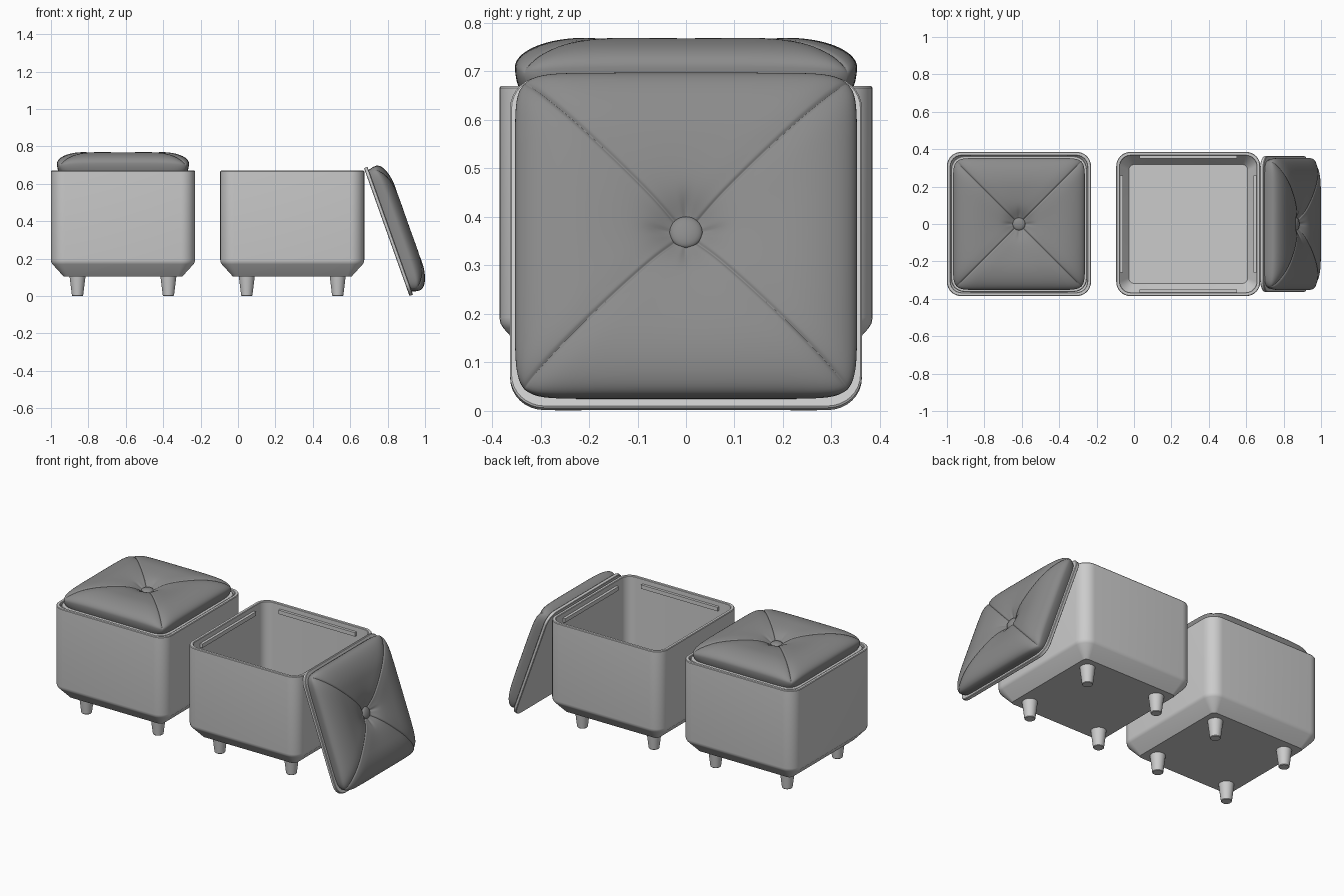
import bpy, bmesh
from math import sin, cos, pi, exp, sqrt, radians
from mathutils import Matrix

if "Cube" in bpy.data.objects:
    bpy.data.objects.remove(bpy.data.objects["Cube"])

# dark upholstery
fabric = bpy.data.materials.new("dark_fabric")
fabric.diffuse_color = (0.26, 0.26, 0.26, 1)
fabric.use_nodes = True
fabric.node_tree.nodes["Principled BSDF"].inputs["Base Color"].default_value = fabric.diffuse_color


def finish(name, bm, mat, angle=35, material=None):
    bmesh.ops.recalc_face_normals(bm, faces=bm.faces)
    me = bpy.data.meshes.new(name)
    bm.to_mesh(me)
    bm.free()
    if material:
        me.materials.append(material)
    ob = bpy.data.objects.new(name, me)
    bpy.context.collection.objects.link(ob)
    ob.matrix_world = mat
    bpy.ops.object.select_all(action='DESELECT')
    bpy.context.view_layer.objects.active = ob
    ob.select_set(True)
    bpy.ops.object.shade_smooth_by_angle(angle=radians(angle))
    return ob


def loft(name, rings, mat, angle=35, material=None):
    """Skin a list of closed point rings and cap both ends."""
    bm = bmesh.new()
    loops = [[bm.verts.new(p) for p in r] for r in rings]
    for a, b in zip(loops, loops[1:]):
        n = len(a)
        for i in range(n):
            bm.faces.new((a[i], a[(i + 1) % n], b[(i + 1) % n], b[i]))
    bm.faces.new(loops[0])
    bm.faces.new(loops[-1])
    return finish(name, bm, mat, angle, material)


def rounded_square(h, r, z, seg=8):
    pts = []
    for q, (sx, sy) in enumerate(((1, 1), (-1, 1), (-1, -1), (1, -1))):
        for i in range(seg + 1):
            a = pi / 2 * (q + i / seg)
            pts.append((sx * (h - r) + r * cos(a), sy * (h - r) + r * sin(a), z))
    return pts


def circle(r, z, n=24):
    return [(r * cos(2 * pi * i / n), r * sin(2 * pi * i / n), z) for i in range(n)]


def cushion(name, mat, R=0.353, H=0.106, base=0.019, S=40):
    # side profile (fraction of half width, fraction of height)
    prof = [(0.975, 0), (0.99, 0.15), (0.998, 0.3)]
    prof += [(0.58 + 0.42 * cos(pi / 2 * i / 16), 0.42 + 0.58 * sin(pi / 2 * i / 16)) for i in range(17)]
    prof += [(0.58 * (1 - i / 26), 1) for i in range(1, 26)]
    # directions around a square, packed closer at the corner seams
    dirs = []
    for q in range(4):
        for i in range(S):
            dirs.append((1, sin(pi / 2 * (2 * i / S - 1)), q))
    rings = []
    for f, g in prof:
        ring = []
        for a, b, q in dirs:
            k = (1 + abs(b) ** 12) ** (-1 / 12)
            x, y = R * f * a * k, R * f * b * k
            d = (1 - abs(b)) * f * R / sqrt(2)
            rho = sqrt(x * x + y * y)
            # diagonal seam grooves, dropped corners, centre dimple, small pleats
            dz = 0.004 * exp(-(d / 0.004) ** 2) + 0.003 * exp(-(d / 0.03) ** 2)
            dz += 0.025 * (f * abs(b)) ** 5
            dz += 0.028 * exp(-(rho / 0.06) ** 2) + 0.024 * exp(-(rho / 0.13) ** 2)
            dz += 0.005 * exp(-((rho - 0.05) / 0.03) ** 2) * exp(-(b / 0.15) ** 2)
            z = base + H * g - dz * g
            for _ in range(q):
                x, y = -y, x
            ring.append((x, y, z))
        rings.append(ring)
    return loft(name, rings, mat, 50, fabric)


def box(name, size, mat):
    bm = bmesh.new()
    bmesh.ops.create_cube(bm, size=1, matrix=Matrix.Diagonal((*size, 1)))
    return finish(name, bm, mat)


def stool(prefix, cx, lid):
    at = Matrix.Translation((cx, 0, 0))
    # hollow body: outer skin up, over the rim, inner skin down
    body = [(0.318, 0.025, 0.105), (0.377, 0.068, 0.17), (0.383, 0.074, 0.18),
            (0.385, 0.075, 0.192), (0.385, 0.075, 0.666), (0.382, 0.072, 0.67),
            (0.368, 0.06, 0.67), (0.365, 0.057, 0.667), (0.365, 0.057, 0.185), (0.318, 0.03, 0.125)]
    loft(prefix + "_body", [rounded_square(*b) for b in body], at)
    for i in range(4):
        turn = at @ Matrix.Rotation(i * pi / 2, 4, 'Z')
        # tapered leg
        loft(f"{prefix}_leg_{i + 1}", [circle(0.027, 0), circle(0.03, 0.003), circle(0.043, 0.108)],
             turn @ Matrix.Translation((0.243, 0.243, 0)))
        # lid support rail
        box(f"{prefix}_rail_{i + 1}", (0.018, 0.52, 0.024), turn @ Matrix.Translation((0.358, 0, 0.628)))
    # lid: board, cushion and button
    board = [(0.360, 0.068, 0), (0.363, 0.07, 0.003), (0.363, 0.07, 0.017), (0.360, 0.068, 0.02)]
    loft(prefix + "_lid_board", [rounded_square(*b) for b in board], lid)
    cushion(prefix + "_cushion", lid)
    bm = bmesh.new()
    bmesh.ops.create_uvsphere(bm, u_segments=32, v_segments=16, radius=1,
                              matrix=Matrix.Diagonal((0.034, 0.034, 0.013, 1)))
    finish(prefix + "_button", bm, lid @ Matrix.Translation((0, 0, 0.077)), 60, fabric)


stool("closed_stool", -0.615, Matrix.Translation((-0.615, 0, 0.645)))
stool("open_stool", 0.29, Matrix.Translation((0.795, 0, 0.342)) @ Matrix.Rotation(radians(70.4), 4, 'Y'))
